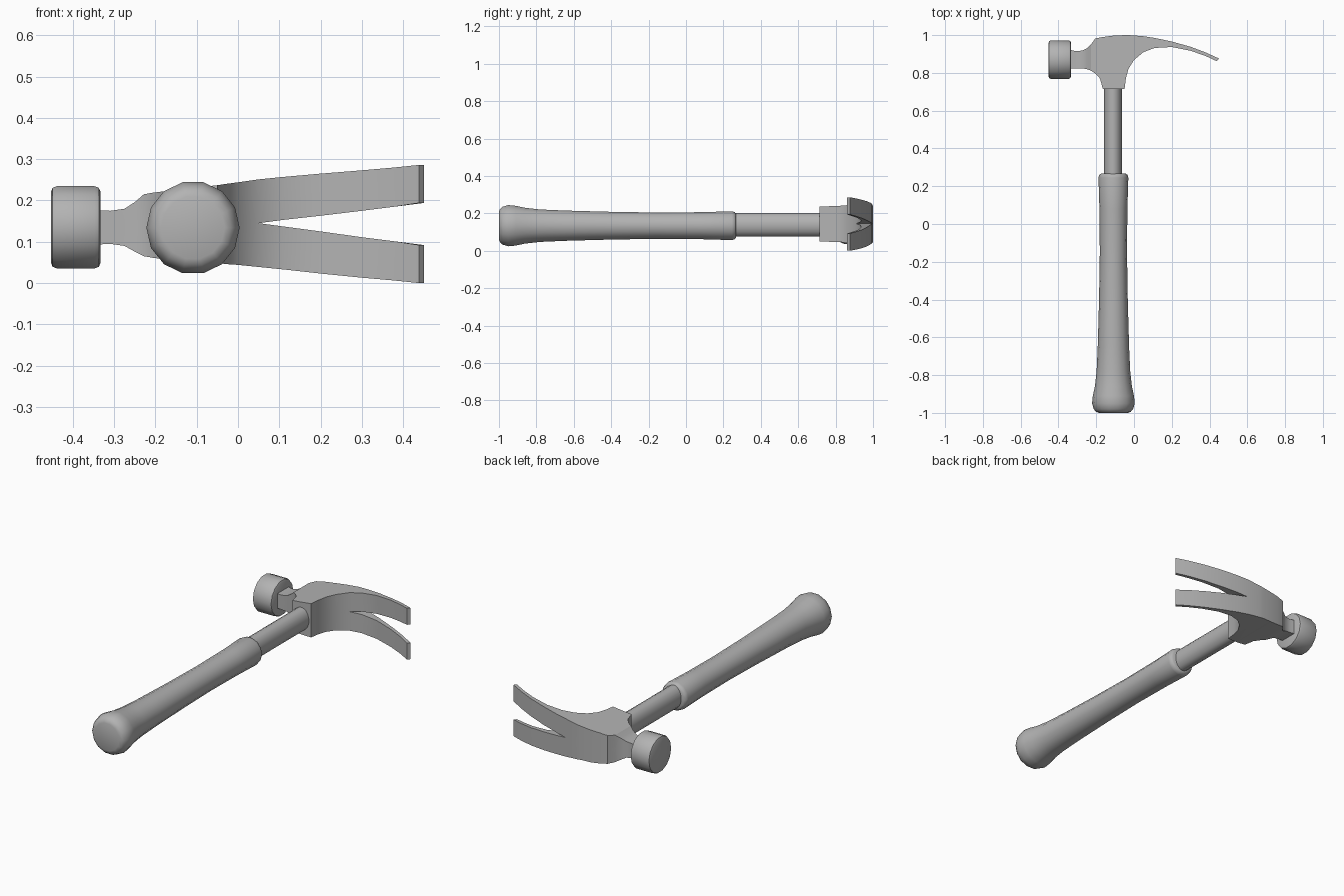
import bpy, bmesh, math

STEEL = bpy.data.materials.new("grey")
STEEL.diffuse_color = (0.45, 0.45, 0.45, 1)


def finish(bm, name, angle=35):
    bmesh.ops.remove_doubles(bm, verts=bm.verts, dist=1e-5)
    bmesh.ops.recalc_face_normals(bm, faces=bm.faces)
    mesh = bpy.data.meshes.new(name)
    bm.to_mesh(mesh)
    bm.free()
    mesh.materials.append(STEEL)
    obj = bpy.data.objects.new(name, mesh)
    bpy.context.collection.objects.link(obj)
    bpy.ops.object.select_all(action='DESELECT')
    obj.select_set(True)
    bpy.context.view_layer.objects.active = obj
    bpy.ops.object.shade_smooth_by_angle(angle=math.radians(angle))
    return obj


def lathe(name, profile, place, sides, angle=35):
    """Capped rings of (distance, radius); place maps (distance, a, b) to a point."""
    bm = bmesh.new()
    rings = []
    for d, r in profile:
        ts = [2 * math.pi * (i + 0.5) / sides for i in range(sides)]
        rings.append([bm.verts.new(place(d, r * math.sin(t), r * math.cos(t))) for t in ts])
    for a, b in zip(rings, rings[1:]):
        for i in range(sides):
            j = (i + 1) % sides
            bm.faces.new((a[i], a[j], b[j], b[i]))
    bm.faces.new(rings[0])
    bm.faces.new(rings[-1])
    return finish(bm, name, angle)


# Handle grip: swollen, rounded butt and a rounded front lip
lathe("grip", [(-1.0, 0.077), (-0.994, 0.092), (-0.98, 0.104), (-0.95, 0.113),
               (-0.91, 0.109), (-0.86, 0.098), (-0.78, 0.089), (-0.65, 0.083),
               (-0.4, 0.076), (-0.15, 0.072), (0.08, 0.074), (0.245, 0.079),
               (0.26, 0.075), (0.268, 0.064)],
      lambda d, a, b: (-0.109 + a, d, 0.134 + b), 14, 45)

# Metal shaft: slightly oval
lathe("shaft", [(0.2, 0.048), (0.75, 0.048)],
      lambda d, a, b: (-0.111 + a, d, 0.138 + b * 1.33), 16)

# Striking face: short drum with softened rims
lathe("striking_face", [(-0.453, 0.088), (-0.449, 0.098), (-0.439, 0.102),
                        (-0.347, 0.102), (-0.337, 0.098), (-0.333, 0.088)],
      lambda d, a, b: (d, 0.87 + a, 0.135 + b), 14, 45)

# Head stations: x, lower y, upper y, centre z, half width, half gap of the claw
STATIONS = [
    (-0.345, 0.825, 0.925, 0.135, 0.042, 0),
    (-0.310, 0.822, 0.915, 0.135, 0.040, 0),
    (-0.275, 0.824, 0.918, 0.135, 0.045, 0),
    (-0.250, 0.820, 0.930, 0.136, 0.060, 0),
    (-0.228, 0.812, 0.950, 0.140, 0.075, 0),
    (-0.205, 0.797, 0.982, 0.140, 0.079, 0),
    (-0.180, 0.770, 0.987, 0.140, 0.082, 0),
    (-0.165, 0.715, 0.990, 0.140, 0.085, 0),
    (-0.110, 0.715, 0.997, 0.140, 0.090, 0),
    (-0.050, 0.715, 1.000, 0.143, 0.094, 0),
    (-0.043, 0.770, 1.000, 0.143, 0.095, 0),
    (-0.030, 0.820, 1.000, 0.143, 0.097, 0),
    (0.000, 0.868, 0.998, 0.144, 0.100, 0),
    (0.050, 0.910, 0.994, 0.145, 0.106, 0),
    (0.110, 0.932, 0.985, 0.145, 0.112, 0.008),
    (0.200, 0.937, 0.966, 0.144, 0.121, 0.019),
    (0.300, 0.917, 0.938, 0.143, 0.130, 0.032),
    (0.380, 0.889, 0.908, 0.143, 0.137, 0.042),
    (0.450, 0.862, 0.876, 0.143, 0.143, 0.051),
]

# Head: neck, socket block and two curved claws
bm = bmesh.new()
for side in (-1, 1):
    rings = []
    for x, lo, hi, zc, w, gap in STATIONS:
        zi, zo = zc + side * gap, zc + side * w
        xl = x - 0.012 if x == 0.45 else x
        rings.append([bm.verts.new(p) for p in
                      ((xl, lo, zi), (xl, lo, zo), (x, hi, zo), (x, hi, zi))])
    for k, (a, b) in enumerate(zip(rings, rings[1:])):
        # The inner wall exists only where the claw is split
        walls = 4 if STATIONS[k + 1][5] > 0 else 3
        for i in range(walls):
            j = (i + 1) % 4
            bm.faces.new((a[i], a[j], b[j], b[i]))
    bm.faces.new(rings[0])
    bm.faces.new(rings[-1])
finish(bm, "claw_head", 30)
